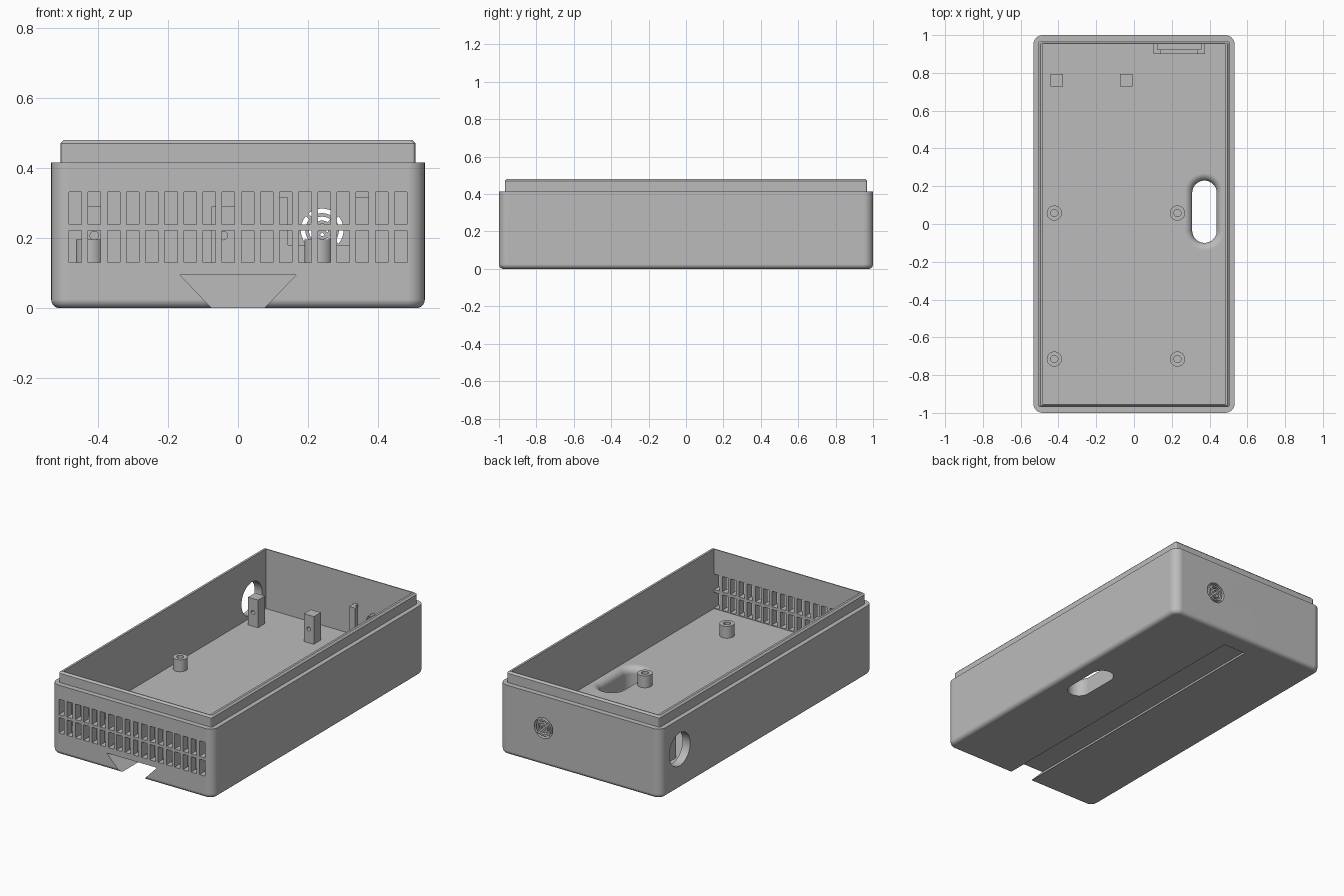
import bpy
import bmesh
from math import sin, cos, pi, radians
from mathutils import Matrix, Vector

cube = bpy.data.objects.get("Cube")
if cube:
    bpy.data.objects.remove(cube, do_unlink=True)

grey = bpy.data.materials.new("plain grey")
grey.use_nodes = True
colour = (0.5, 0.5, 0.5, 1)
grey.diffuse_color = colour
grey.node_tree.nodes["Principled BSDF"].inputs["Base Color"].default_value = colour

FLOOR, RIM, TOP = 0.125, 0.415, 0.48


def finish(name, bm):
    bmesh.ops.recalc_face_normals(bm, faces=bm.faces)
    mesh = bpy.data.meshes.new(name)
    bm.to_mesh(mesh)
    bm.free()
    mesh.materials.append(grey)
    obj = bpy.data.objects.new(name, mesh)
    bpy.context.collection.objects.link(obj)
    return obj


def rounded_loft(name, levels, centre=(0, 0), segs=8):
    """Stack of rounded rectangles: (half x, half y, corner radius, z)."""
    bm = bmesh.new()
    rings = []
    for hx, hy, r, z in levels:
        ring = []
        for i, (sx, sy) in enumerate([(1, 1), (-1, 1), (-1, -1), (1, -1)]):
            for k in range(segs + 1):
                a = (i + k / segs) * pi / 2
                ring.append(bm.verts.new((centre[0] + sx * (hx - r) + r * cos(a),
                                          centre[1] + sy * (hy - r) + r * sin(a), z)))
        rings.append(ring)
    for low, high in zip(rings, rings[1:]):
        for i in range(len(low)):
            j = (i + 1) % len(low)
            bm.faces.new((low[i], low[j], high[j], high[i]))
    bm.faces.new(rings[0])
    bm.faces.new(rings[-1])
    bmesh.ops.remove_doubles(bm, verts=bm.verts, dist=1e-5)
    return finish(name, bm)


def add_box(bm, x, y, z):
    lo, hi = Vector((x[0], y[0], z[0])), Vector((x[1], y[1], z[1]))
    m = Matrix.Translation((lo + hi) / 2) @ Matrix.Diagonal((*(hi - lo), 1))
    bmesh.ops.create_cube(bm, size=1, matrix=m)


def box(name, x, y, z):
    bm = bmesh.new()
    add_box(bm, x, y, z)
    return finish(name, bm)


def cylinder(name, centre, r, depth, axis="Z"):
    turn = {"X": Matrix.Rotation(pi / 2, 4, "Y"), "Y": Matrix.Rotation(pi / 2, 4, "X"),
            "Z": Matrix()}[axis]
    bm = bmesh.new()
    bmesh.ops.create_cone(bm, cap_ends=True, segments=40, radius1=r, radius2=r,
                          depth=depth, matrix=Matrix.Translation(centre) @ turn)
    return finish(name, bm)


def boolean(obj, tool, mode="DIFFERENCE"):
    mod = obj.modifiers.new("cut", "BOOLEAN")
    mod.operation, mod.solver, mod.object = mode, "EXACT", tool
    bpy.context.view_layer.objects.active = obj
    bpy.ops.object.modifier_apply(modifier=mod.name)
    bpy.data.objects.remove(tool, do_unlink=True)


def tube(name, centre, r, hole, depth, axis="Z"):
    obj = cylinder(name, centre, r, depth, axis)
    boolean(obj, cylinder("bore", centre, hole, depth * 2, axis))
    return obj


# Outer shell with rounded bottom edge, then the stepped lip
fillet = 0.025
levels = []
for k in range(7):
    a = k / 6 * pi / 2
    inset = fillet * (1 - sin(a))
    levels.append((0.533 - inset, 1 - inset, 0.05 - inset, fillet * (1 - cos(a))))
levels.append((0.533, 1, 0.05, RIM))
case = rounded_loft("case", levels)
lip = rounded_loft("lip", [(0.506, 0.969, 0.012, 0.3), (0.506, 0.969, 0.012, TOP - 0.01),
                           (0.496, 0.959, 0.008, TOP)], segs=3)
boolean(case, lip, "UNION")
boolean(case, box("cavity", (-0.483, 0.483), (-0.953, 0.953), (FLOOR, 0.6)))

# Two rows of vent slots in the front wall
bm = bmesh.new()
for col in range(18):
    x = (col - 8.5) * 0.0546
    for z in (0.13, 0.239):
        add_box(bm, (x - 0.018, x + 0.018), (-1.1, -0.9), (z, z + 0.092))
boolean(case, finish("vent_cutter", bm))

# Dovetail channel along the underside, open at the front
bm = bmesh.new()
outline = [(-0.075, -0.05), (0.075, -0.05), (0.075, 0), (0.166, 0.095),
           (-0.166, 0.095), (-0.075, 0)]
face = bm.faces.new([bm.verts.new((x, -1.1, z)) for x, z in outline])
swept = bmesh.ops.extrude_face_region(bm, geom=[face])["geom"]
bmesh.ops.translate(bm, vec=(0, 1.98, 0),
                    verts=[v for v in swept if isinstance(v, bmesh.types.BMVert)])
boolean(case, finish("channel_cutter", bm))

# Cable slot in the floor with a flared upper edge
flare = 0.04
levels = [(0.065, 0.165, 0.065, -0.1)]
for k in range(7):
    a = k / 6 * pi / 2
    grow = flare * (1 - cos(a))
    levels.append((0.065 + grow, 0.165 + grow, 0.065 + grow, FLOOR - flare + flare * sin(a)))
levels.append((0.065 + flare, 0.165 + flare, 0.065 + flare, FLOOR + 0.01))
boolean(case, rounded_loft("slot_cutter", levels, centre=(0.373, 0.065)))

# Round hole in the side wall and speaker opening in the back wall
boolean(case, cylinder("side_cutter", (-0.5, 0.82, 0.235), 0.098, 0.2, "X"))
GX, GZ = 0.24, 0.223
boolean(case, cylinder("speaker_cutter", (GX, 1, GZ), 0.061, 0.2, "Y"))
parts = [case]

# Speaker grille: concentric rings held by crossed spokes
for name, r, hole in (("grille_outer_ring", 0.048, 0.038), ("grille_inner_ring", 0.027, 0.017)):
    parts.append(tube(name, (GX, 0.976, GZ), r, hole, 0.046, "Y"))
for i in range(2):
    spoke = box("grille_spoke_%d" % (i + 1), (-0.063, 0.063), (-0.022, 0.022), (-0.005, 0.005))
    spoke.data.transform(Matrix.Translation((GX, 0.976, GZ))
                         @ Matrix.Rotation(pi / 4 + i * pi / 2, 4, "Y"))
    parts.append(spoke)

# Hollow screw posts on the floor
for x in (-0.422, 0.23):
    for y in (0.058, -0.715):
        parts.append(tube("screw_post", (x, y, FLOOR + 0.034), 0.04, 0.019, 0.074))

# Square mounting blocks with a cross hole
for x in (-0.41, -0.042):
    block = box("mounting_block", (x - 0.033, x + 0.033), (0.727, 0.793), (FLOOR - 0.005, 0.29))
    boolean(block, cylinder("block_bore", (x, 0.76, 0.207), 0.012, 0.2, "Y"))
    parts.append(block)

# U-shaped speaker holder against the back wall
holder = box("speaker_holder", (0.103, 0.377), (0.9, 0.956), (FLOOR - 0.005, 0.315))
boolean(holder, box("window_cutter", (0.143, 0.337), (0.8, 1), (0.18, 0.4)))
boolean(holder, box("pocket_cutter", (0.125, 0.355), (0.924, 1), (0.155, 0.4)))
parts.append(holder)

# Smooth curved surfaces while keeping hard edges
for obj in parts:
    bpy.ops.object.select_all(action="DESELECT")
    obj.select_set(True)
    bpy.context.view_layer.objects.active = obj
    bpy.ops.object.shade_smooth_by_angle(angle=radians(30))
    mod = obj.modifiers.new("even shading", "WEIGHTED_NORMAL")
    mod.keep_sharp = True
